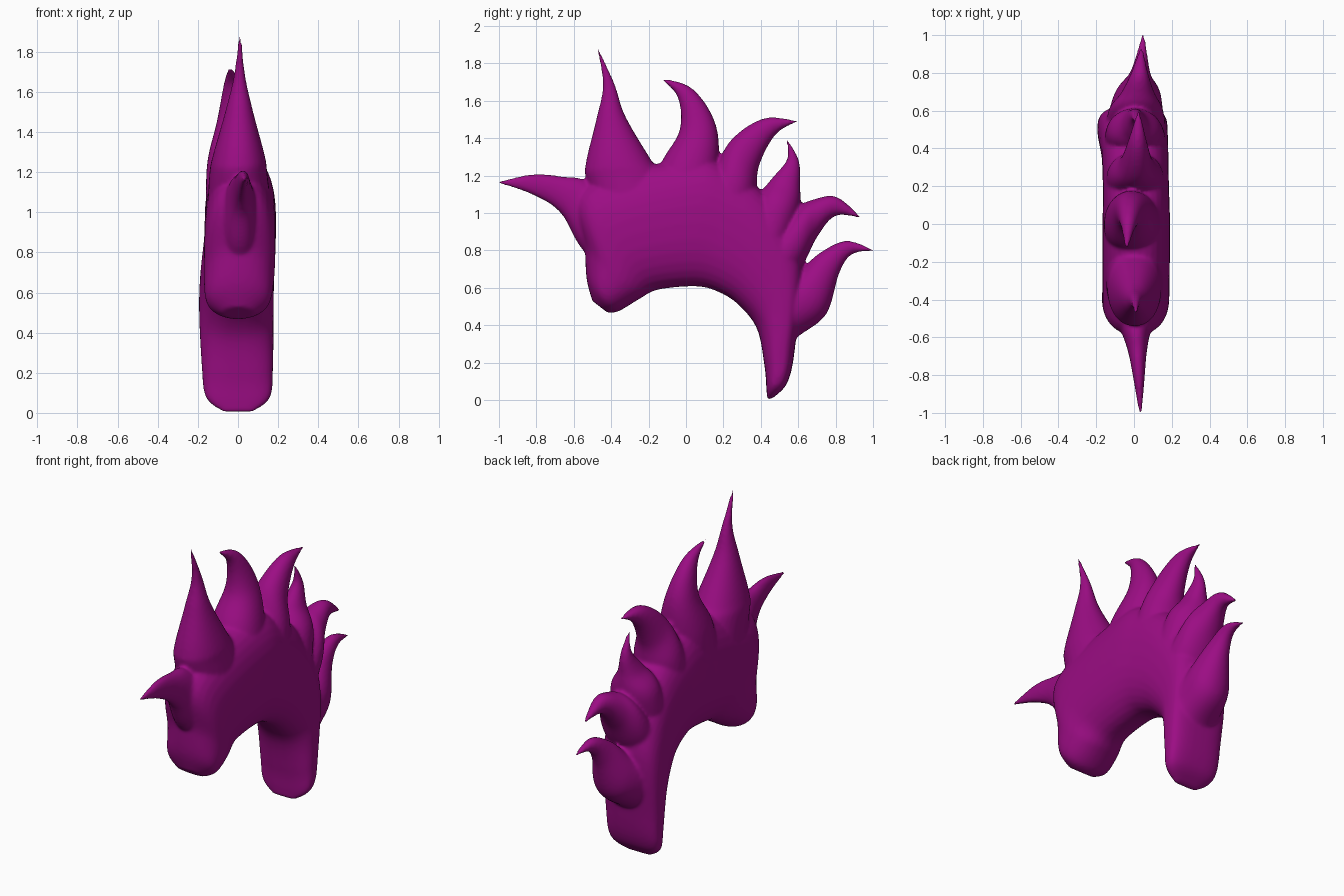
import bpy, bmesh, math
from mathutils import Vector

if "Cube" in bpy.data.objects:
    bpy.data.objects.remove(bpy.data.objects["Cube"])

SIDES = 32
mat = bpy.data.materials.new("magenta")
mat.diffuse_color = (0.33, 0.004, 0.23, 1)
mat.use_nodes = True
mat.node_tree.nodes["Principled BSDF"].inputs["Base Color"].default_value = mat.diffuse_color
bm = bmesh.new()


def spline(p, t):
    """Smooth curve through the control tuples p."""
    i = min(int(t), len(p) - 2)
    f = t - i
    a, b, c, d = (p[max(0, min(len(p) - 1, i + k))] for k in (-1, 0, 1, 2))
    return [0.5 * (2*q + (r-o)*f + (2*o-5*q+4*r-s)*f*f + (3*q-o-3*r+s)*f**3)
            for o, q, r, s in zip(a, b, c, d)]


def loft(stations, power_a, power_b, sub=8):
    """Skin sections given as (edge A y, z, edge B y, z, centre x, half width)."""
    rings = []
    count = (len(stations) - 1) * sub
    for k in range(count + 1):
        ay, az, by, bz, x, w = spline(stations, k / sub)
        power = power_a + (power_b - power_a) * k / count
        ring = []
        for j in range(SIDES):
            t = 2 * math.pi * j / SIDES
            c, s = (math.copysign(abs(v) ** (2 / power), v)
                    for v in (math.cos(t), math.sin(t)))
            u = 0.5 - 0.5 * c
            ring.append(bm.verts.new((x + s * max(w, 0.002),
                                      ay + (by - ay) * u, az + (bz - az) * u)))
        rings.append(ring)
    for r, q in zip(rings, rings[1:]):
        for j in range(SIDES):
            n = (j + 1) % SIDES
            bm.faces.new((r[j], r[n], q[n], q[j]))
    bm.faces.new(rings[0][::-1])
    bm.faces.new(rings[-1])


def lock(tip_x, tip, *pairs, depth=0.28, thick=1.0):
    """Flame-shaped lock: edge pairs from base outwards, thickness from breadth."""
    mids = [Vector(((p[0] + p[2]) / 2, (p[1] + p[3]) / 2)) for p in pairs]
    back = (mids[0] - mids[1]).normalized() * depth
    st = [tuple(v + back[i % 2] for i, v in enumerate(pairs[0])) + (0.01, 0.168)]
    for i, p in enumerate(pairs):
        chord = math.hypot(p[2] - p[0], p[3] - p[1])
        w = thick * (0.145 if i == 0 else min(0.13, 0.43 * chord))
        st.append(p + (tip_x * (i + 1) / (len(pairs) + 1), w))
    st.append(tip + tip + (tip_x, 0.006))
    loft(st, 2.2, 2.0)


# arched body, from the front lobe over to the back foot
arch = [(-.42, .468, -.50, .53, 0, .08), (-.36, .475, -.53, .64, 0, .155),
        (-.25, .54, -.54, .80, .005, .175), (-.15, .59, -.55, 1.13, .01, .178),
        (.05, .608, 0, 1.29, .012, .178), (.17, .58, .22, 1.24, .01, .175),
        (.28, .51, .45, 1.07, .005, .177), (.38, .38, .62, .75, -.008, .186),
        (.42, .18, .585, .30, -.003, .178), (.43, .06, .545, .10, 0, .16),
        (.435, 0, .47, .015, 0, .075)]
loft(arch, 2.0, 3.0)

# seven locks, front to back
lock(.035, (-1.02, 1.165), (-.52, 1.165, -.55, .80),
     (-.66, 1.195, -.67, 1.0), (-.82, 1.208, -.82, 1.097), thick=.62)
lock(.01, (-.485, 1.915), (-.53, 1.17, -.13, 1.2), (-.535, 1.27, -.19, 1.29),
     (-.48, 1.50, -.325, 1.52), (-.445, 1.69, -.385, 1.70))
lock(-.04, (-.145, 1.725), (-.14, 1.25, .17, 1.22),
     (-.035, 1.44, .16, 1.47), (-.045, 1.62, .035, 1.665))
lock(.025, (.605, 1.492), (.16, 1.24, .37, 1.08),
     (.25, 1.40, .39, 1.25), (.42, 1.507, .48, 1.42))
lock(.01, (.53, 1.415), (.38, 1.07, .605, 1.0),
     (.455, 1.18, .61, 1.15), (.54, 1.29, .603, 1.285))
lock(.04, (.943, .97), (.59, 1.02, .61, .70),
     (.69, 1.075, .70, .87), (.81, 1.085, .80, .985))
lock(.05, (1.017, .797), (.58, .66, .60, .34), (.63, .71, .75, .46),
     (.72, .79, .82, .68), (.86, .852, .89, .78), depth=.15)

bmesh.ops.recalc_face_normals(bm, faces=bm.faces)
me = bpy.data.meshes.new("hair_crest")
bm.to_mesh(me)
bm.free()
me.materials.append(mat)
me.polygons.foreach_set("use_smooth", [True] * len(me.polygons))
crest = bpy.data.objects.new("hair_crest", me)
bpy.context.collection.objects.link(crest)

# fuse the locks with the body into one soft skin
fuse = crest.modifiers.new("fuse", 'REMESH')
fuse.mode = 'VOXEL'
fuse.voxel_size = 0.01
fuse.use_smooth_shade = True
soften = crest.modifiers.new("soften", 'SMOOTH')
soften.factor = 0.5
soften.iterations = 8
